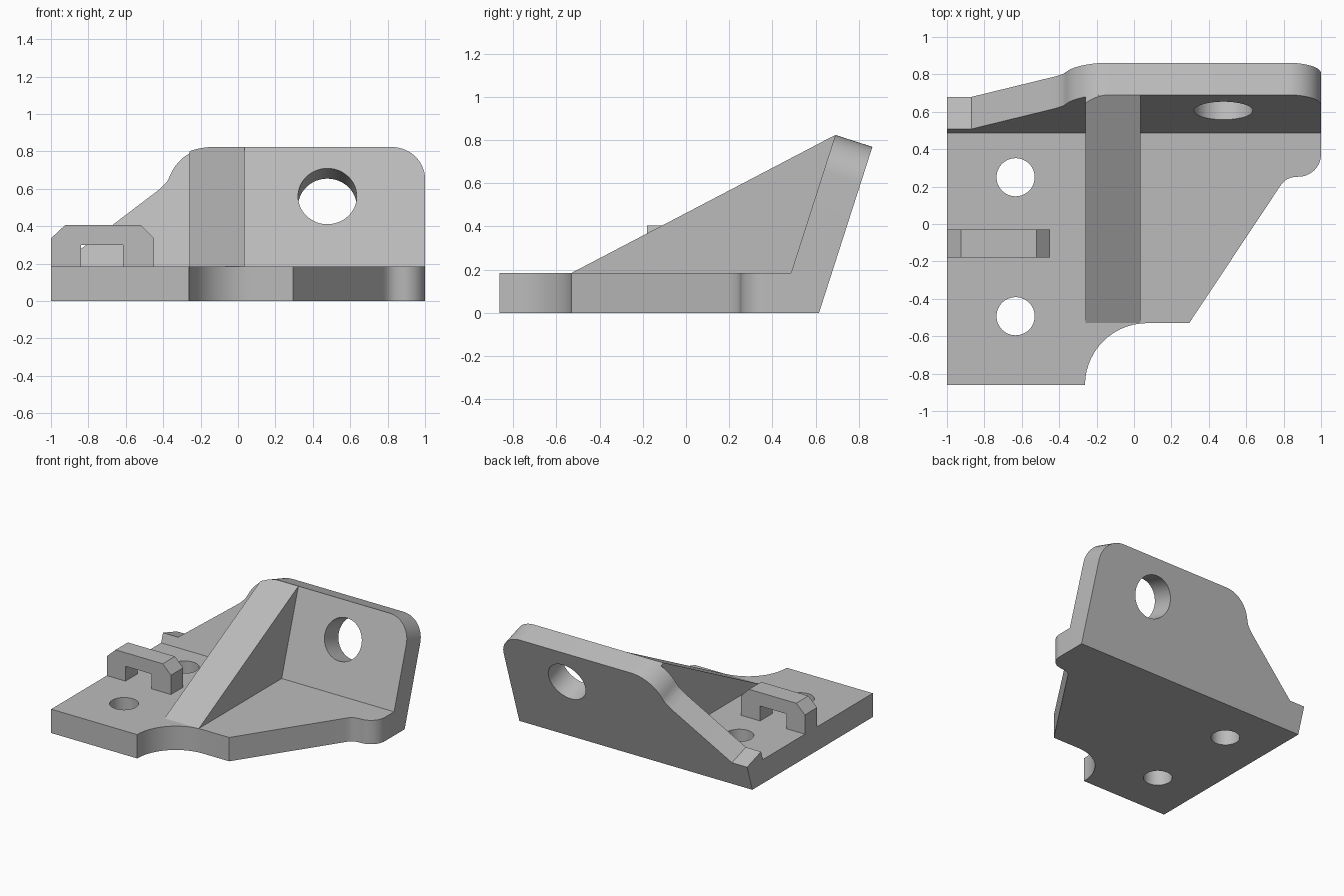
import bpy, bmesh, math
from mathutils import Matrix, Vector

if "Cube" in bpy.data.objects:
    bpy.data.objects.remove(bpy.data.objects["Cube"])

grey = bpy.data.materials.new("plain grey")
grey.diffuse_color = (0.5, 0.5, 0.5, 1)
grey.use_nodes = True
grey.node_tree.nodes["Principled BSDF"].inputs["Base Color"].default_value = grey.diffuse_color

TILT = math.atan(0.3216)                 # backward lean of the upright plate
SN, CS = math.sin(TILT), math.cos(TILT)


def frame(x, y, z, origin=(0, 0, 0)):
    m = Matrix((x, y, z)).transposed().to_4x4()
    m.translation = Vector(origin)
    return m


FLAT = Matrix.Identity(4)
SIDE = frame((0, 1, 0), (0, 0, 1), (1, 0, 0))
FRONT = frame((1, 0, 0), (0, 0, 1), (0, -1, 0))
LEAN = frame((1, 0, 0), (0, SN, CS), (0, -CS, SN), (0, 0.615, 0))


def prism(name, pts, m, lo, hi):
    """Extrude a closed 2D outline from lo to hi along the frame's third axis."""
    bm = bmesh.new()
    a = [bm.verts.new(m @ Vector((p[0], p[1], lo))) for p in pts]
    b = [bm.verts.new(m @ Vector((p[0], p[1], hi))) for p in pts]
    bm.faces.new(a)
    bm.faces.new(b)
    for i in range(len(pts)):
        j = (i + 1) % len(pts)
        bm.faces.new((a[i], a[j], b[j], b[i]))
    bmesh.ops.recalc_face_normals(bm, faces=bm.faces)
    me = bpy.data.meshes.new(name)
    bm.to_mesh(me)
    bm.free()
    me.materials.append(grey)
    ob = bpy.data.objects.new(name, me)
    bpy.context.collection.objects.link(ob)
    return ob


def arc(cx, cy, r, a0, a1, n=14):
    angles = [math.radians(a0 + (a1 - a0) * i / n) for i in range(n + 1)]
    return [(cx + r * math.cos(t), cy + r * math.sin(t)) for t in angles]


def circle(cx, cy, r):
    return arc(cx, cy, r, 0, 360, 48)[:-1]


def select(ob):
    bpy.ops.object.select_all(action='DESELECT')
    ob.select_set(True)
    bpy.context.view_layer.objects.active = ob


def boolean(ob, cutter, operation):
    mod = ob.modifiers.new("cut", 'BOOLEAN')
    mod.operation, mod.solver, mod.object = operation, 'EXACT', cutter
    select(ob)
    bpy.ops.object.modifier_apply(modifier=mod.name)
    bpy.data.objects.remove(cutter)


# Base plate with a scooped front corner, slanted side and rounded ear
base = prism("base_plate",
             [(-1, -0.862)]
             + arc(0.07, -0.862, 0.332, 180, 90)
             + [(0.295, -0.53), (0.775, 0.193), (0.79, 0.215), (0.81, 0.235),
                (0.84, 0.249)]
             + arc(0.88, 0.373, 0.12, -90, 0)
             + [(1, 0.615), (-1, 0.615)],
             FLAT, 0, 0.185)
for y in (0.25, -0.493):
    boolean(base, prism("hole_cutter", circle(-0.633, y, 0.102), FLAT, -0.1, 0.3),
            'DIFFERENCE')


# Leaning upright plate
def upright_outline(bottom):
    return ([(-1, bottom), (1, bottom)]
            + arc(0.82, 0.627, 0.18, 0, 90)
            + arc(-0.13, 0.557, 0.25, 90, 160)
            + [(-0.378, 0.615), (-0.394, 0.596), (-0.411, 0.578), (-0.43, 0.561),
               (-0.87, 0.21), (-1, 0.21)])


upright = prism("upright_plate", upright_outline(0), LEAN, 0, 0.18)
boolean(upright, prism("hole_cutter", circle(0.478, 0.53, 0.157), LEAN, -0.2, 0.4),
        'DIFFERENCE')

# Sloping rib, trimmed to the rounded outline of the upright
rib = prism("support_rib",
            [(-0.53, 0.185), (0.69, 0.823), (0.51, 0.15), (-0.5, 0.15)],
            SIDE, -0.26, 0.035)
boolean(rib, prism("rib_trim", upright_outline(-1), LEAN, -0.1, 2), 'INTERSECT')

# Chamfered loop bracket standing on the base
loop = prism("loop_bracket",
             [(-1, 0.185), (-1, 0.335), (-0.925, 0.405), (-0.52, 0.405),
              (-0.45, 0.335), (-0.45, 0.185), (-0.615, 0.185), (-0.615, 0.3),
              (-0.84, 0.3), (-0.84, 0.185)],
             FRONT, 0.03, 0.18)

for ob in (base, upright, rib, loop):
    select(ob)
    bpy.ops.object.shade_smooth_by_angle(angle=math.radians(25))
